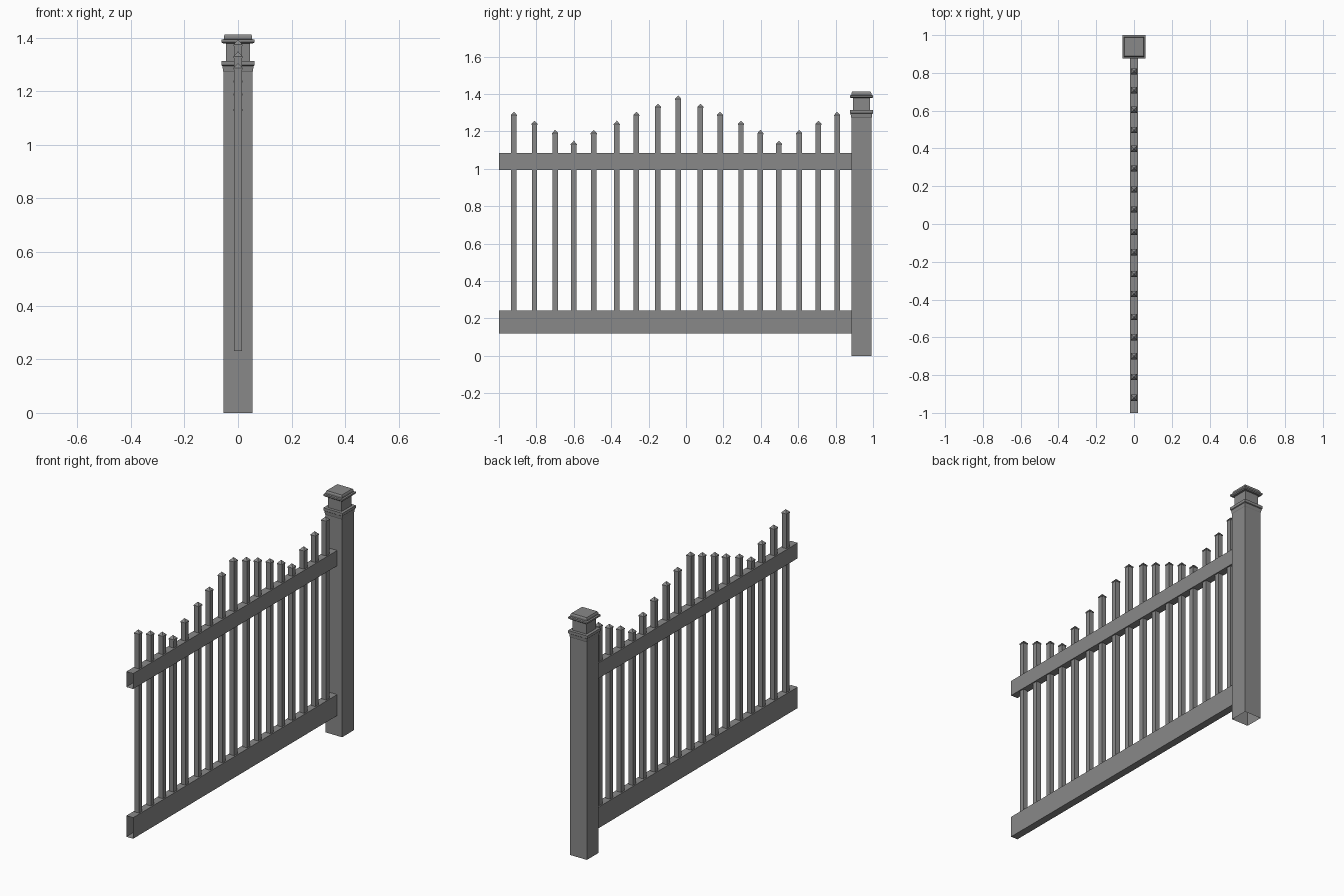
import bpy, bmesh

cube = bpy.data.objects.get("Cube")
if cube:
    bpy.data.objects.remove(cube, do_unlink=True)

# Single grey finish
grey = bpy.data.materials.new("grey_paint")
grey.use_nodes = True
COLOUR = (0.25, 0.25, 0.25, 1)
grey.diffuse_color = COLOUR
grey.node_tree.nodes["Principled BSDF"].inputs["Base Color"].default_value = COLOUR


def square_stack(name, y, profile, base=True):
    """Square column from (half width, z) pairs; zero width makes a point."""
    bm = bmesh.new()
    rings = []
    for half, z in profile:
        corners = [(0, 0)] if half == 0 else [(-1, -1), (1, -1), (1, 1), (-1, 1)]
        rings.append([bm.verts.new((cx * half, cy * half, z)) for cx, cy in corners])
    for low, high in zip(rings, rings[1:]):
        for i in range(4):
            j = (i + 1) % 4
            if len(high) == 1:
                bm.faces.new((low[i], low[j], high[0]))
            else:
                bm.faces.new((low[i], low[j], high[j], high[i]))
    if len(rings[-1]) == 4:
        bm.faces.new(rings[-1])
    if base:
        bm.faces.new(rings[0][::-1])
    return finish(name, bm, y)


def finish(name, bm, y):
    mesh = bpy.data.meshes.new(name)
    bm.to_mesh(mesh)
    bm.free()
    mesh.materials.append(grey)
    obj = bpy.data.objects.new(name, mesh)
    obj.location.y = y
    bpy.context.collection.objects.link(obj)
    return obj


def rail(name, z_low, z_high, half=0.022, y_front=-1.0, y_back=0.885):
    """Hollow rail, open at both ends."""
    bm = bmesh.new()
    section = [(-half, z_low), (half, z_low), (half, z_high), (-half, z_high)]
    front, back = [[bm.verts.new((x, y, z)) for x, z in section]
                   for y in (y_front, y_back)]
    for i in range(4):
        j = (i + 1) % 4
        bm.faces.new((front[i], front[j], back[j], back[i]))
    bmesh.ops.recalc_face_normals(bm, faces=bm.faces)
    return finish(name, bm, 0)


# Post with flared collar, neck and stepped cap
POST_Y = 0.938
square_stack("post", POST_Y, [(0.054, 0), (0.054, 1.3)], base=False)
square_stack("post_collar", POST_Y, [
    (0.054, 1.272), (0.056, 1.276), (0.058, 1.294), (0.062, 1.297),
    (0.062, 1.313), (0.045, 1.313)])
square_stack("post_neck", POST_Y, [(0.045, 1.31), (0.045, 1.385)])
square_stack("post_cap", POST_Y, [
    (0.056, 1.378), (0.062, 1.383), (0.062, 1.392), (0.053, 1.394),
    (0.053, 1.404), (0.049, 1.412)])

# Rails
rail("bottom_rail", 0.118, 0.241)
rail("top_rail", 0.993, 1.083)

# Pickets: the tops rise to the middle, dip, then rise to both ends
tops = [1.305, 1.257, 1.208, 1.15, 1.208, 1.257, 1.305, 1.348, 1.392]
tops += tops[-2::-1]
spots = [-0.92, -0.81, -0.70, -0.60, -0.493, -0.37, -0.265, -0.15, -0.042,
         0.077, 0.182, 0.294, 0.398, 0.497, 0.605, 0.708, 0.808]
for n, (y, top) in enumerate(zip(spots, tops), 1):
    square_stack(f"picket_{n}", y, [(0.0145, 0.23), (0.0145, top - 0.018)])
    square_stack(f"picket_tip_{n}", y, [
        (0.0165, top - 0.024), (0.0165, top - 0.018), (0, top)])
